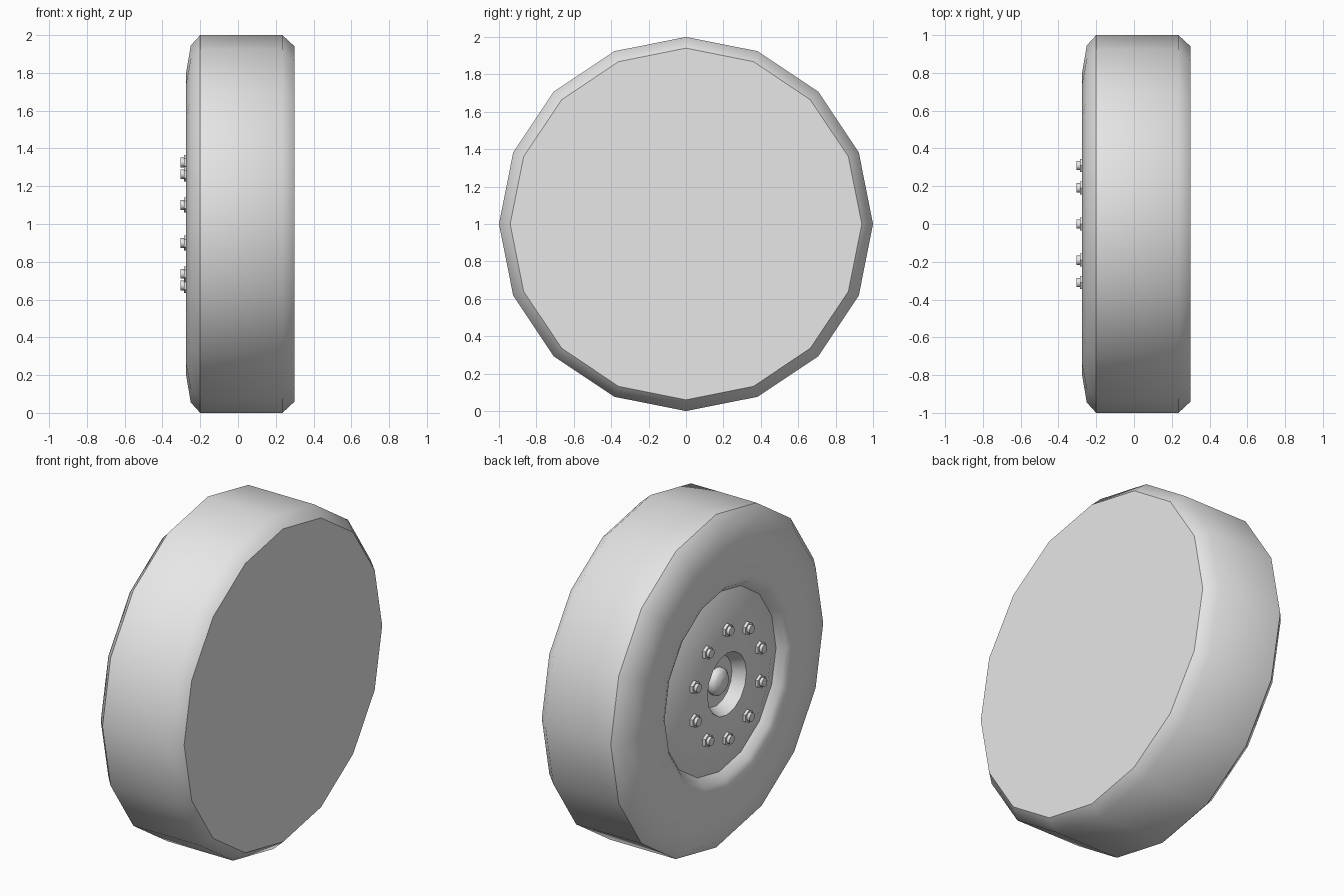
import bpy, bmesh, math
from mathutils import Matrix, Vector

cube = bpy.data.objects.get("Cube")
if cube:
    bpy.data.objects.remove(cube, do_unlink=True)

grey = bpy.data.materials.new("light_grey")
grey.use_nodes = True
colour = (0.8, 0.8, 0.8, 1)
grey.diffuse_color = colour
grey.node_tree.nodes["Principled BSDF"].inputs["Base Color"].default_value = colour


def add_lathe(bm, profile, sides, centre=(0, 0)):
    """Turn (x, radius) points around an axis along x; radius 0 leaves the end open."""
    rings = []
    for x, r in profile:
        angles = [math.tau * i / sides for i in range(sides)]
        rings.append([bm.verts.new((x, centre[0] + r * math.sin(a),
                                    centre[1] + r * math.cos(a))) for a in angles])
    for a, b in zip(rings, rings[1:]):
        for i in range(sides):
            j = (i + 1) % sides
            bm.faces.new((a[i], b[i], b[j], a[j]))
    return rings


def finish(name, bm, sharp=45):
    for f in bm.faces:
        f.smooth = True
    mesh = bpy.data.meshes.new(name)
    bm.to_mesh(mesh)
    bm.free()
    mesh.materials.append(grey)
    ob = bpy.data.objects.new(name, mesh)
    ob.location.z = 1
    bpy.context.collection.objects.link(ob)
    bpy.ops.object.select_all(action='DESELECT')
    ob.select_set(True)
    bpy.context.view_layer.objects.active = ob
    bpy.ops.object.shade_smooth_by_angle(angle=math.radians(sharp))
    return ob


# Tyre with flat inner side and rounded lip around the rim
bm = bmesh.new()
rings = add_lathe(bm, [(0.30, 0.94), (0.235, 1.0), (-0.20, 1.0), (-0.25, 0.945),
                       (-0.275, 0.80), (-0.275, 0.61), (-0.26, 0.575), (-0.22, 0.54)], 16)
bm.faces.new(rings[0][::-1])
finish("tyre", bm)

# Rim: sloped outer band, flat nut plate and tapered hub recess
bm = bmesh.new()
rings = add_lathe(bm, [(-0.22, 0.54), (-0.268, 0.42), (-0.272, 0.185), (-0.20, 0.15)], 16)
bm.faces.new(rings[-1])
finish("rim", bm)

# Domed cap in the middle of the recess
bm = bmesh.new()
rings = add_lathe(bm, [(-0.20, 0.08), (-0.225, 0.08), (-0.243, 0.06), (-0.252, 0.03)], 16)
bm.faces.new(rings[-1])
finish("hub_cap", bm, 60)

# Ring of hexagonal nuts with round stud ends
bm = bmesh.new()
for i in range(10):
    a = math.tau * i / 10
    centre = (0.326 * math.sin(a), 0.326 * math.cos(a))
    for base, top, radius, sides in ((-0.265, -0.287, 0.04, 6), (-0.285, -0.305, 0.026, 10)):
        rings = add_lathe(bm, [(base, radius), (top, radius)], sides, centre)
        bm.faces.new(rings[-1])
finish("wheel_nuts", bm)
